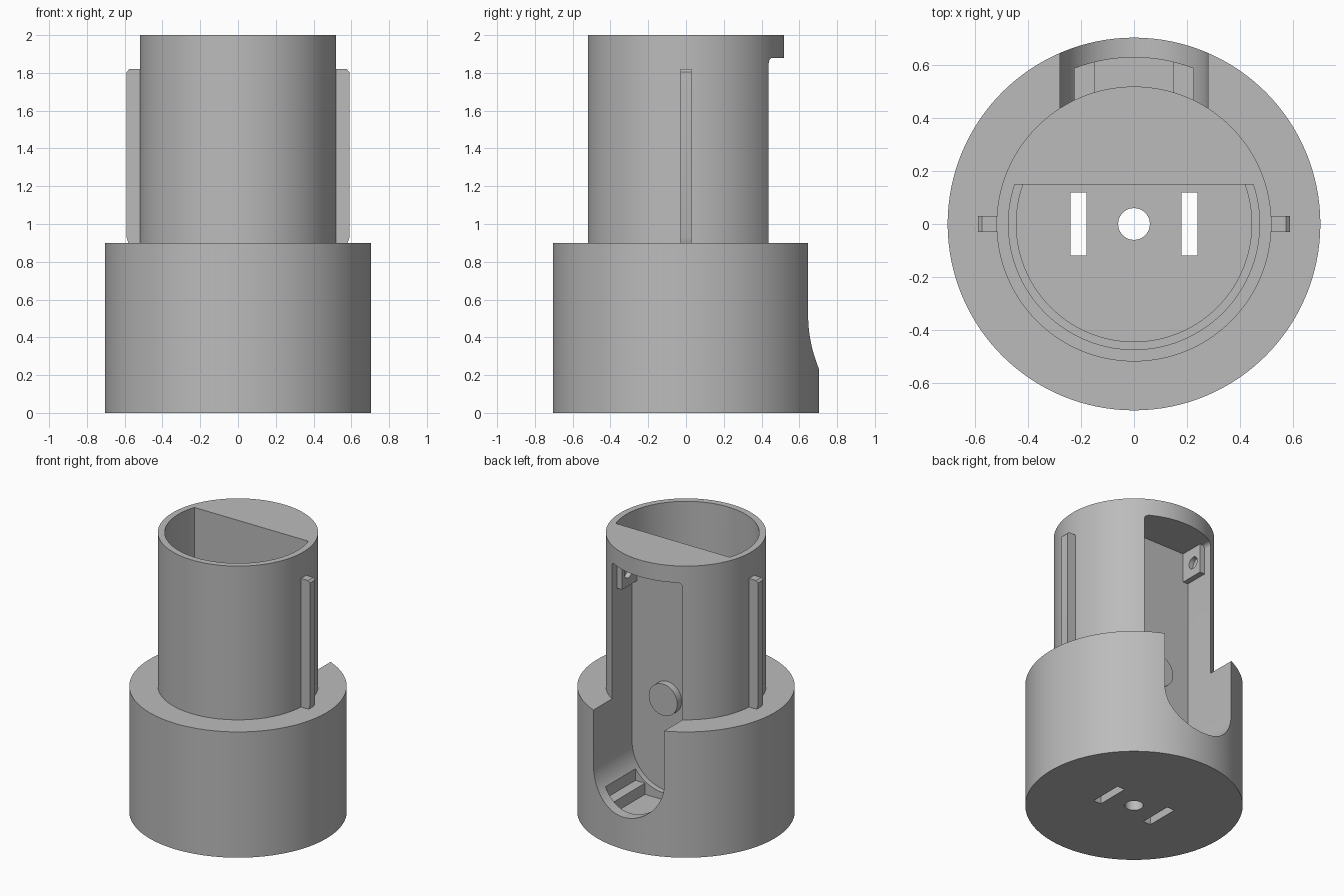
import bpy, bmesh
from math import sin, cos, pi, asin, radians
from mathutils import Matrix, Vector

if "Cube" in bpy.data.objects:
    bpy.data.objects.remove(bpy.data.objects["Cube"], do_unlink=True)

grey = bpy.data.materials.new("plain grey")
grey.use_nodes = True
COLOUR = (0.5, 0.5, 0.5, 1)
grey.diffuse_color = COLOUR
grey.node_tree.nodes["Principled BSDF"].inputs["Base Color"].default_value = COLOUR


def prism(name, outline, start, end, axis="z"):
    """Extrude a 2D outline along an axis: (x, y) for z, (x, z) for y, (y, z) for x."""
    place = {"z": lambda a, b, t: (a, b, t),
             "y": lambda a, b, t: (a, t, b),
             "x": lambda a, b, t: (t, a, b)}[axis]
    bm = bmesh.new()
    face = bm.faces.new([bm.verts.new(place(a, b, start)) for a, b in outline])
    new = bmesh.ops.extrude_face_region(bm, geom=[face])["geom"]
    shift = Vector(place(0, 0, end - start))
    bmesh.ops.translate(bm, vec=shift, verts=[g for g in new if isinstance(g, bmesh.types.BMVert)])
    bmesh.ops.recalc_face_normals(bm, faces=bm.faces)
    return add(name, bm)


def add(name, bm):
    mesh = bpy.data.meshes.new(name)
    bm.to_mesh(mesh)
    bm.free()
    mesh.materials.append(grey)
    obj = bpy.data.objects.new(name, mesh)
    bpy.context.collection.objects.link(obj)
    return obj


def arc(r, a0, a1, n, cx=0, cy=0):
    return [(cx + r * cos(a0 + (a1 - a0) * i / n), cy + r * sin(a0 + (a1 - a0) * i / n))
            for i in range(n + 1)]


def circle(r, n, cx=0, cy=0):
    return arc(r, 0, 2 * pi, n, cx, cy)[:-1]


def rect(x0, x1, y0, y1):
    return [(x0, y0), (x1, y0), (x1, y1), (x0, y1)]


def cut(obj, cutter):
    cutter.hide_render = True
    mod = obj.modifiers.new("cut", "BOOLEAN")
    mod.operation, mod.solver, mod.object = "DIFFERENCE", "EXACT", cutter
    bpy.context.view_layer.update()
    graph = bpy.context.evaluated_depsgraph_get()
    mesh = bpy.data.meshes.new_from_object(obj.evaluated_get(graph))
    obj.modifiers.clear()
    obj.data = mesh
    bpy.data.objects.remove(cutter, do_unlink=True)


# Stepped round body, turned from a profile
bm = bmesh.new()
profile = [(0, 0), (0.705, 0), (0.705, 0.9), (0.52, 0.9), (0.52, 2), (0, 2)]
pts = [bm.verts.new((r, 0, z)) for r, z in profile]
edges = [bm.edges.new(pair) for pair in zip(pts, pts[1:])]
bmesh.ops.spin(bm, geom=pts + edges, axis=(0, 0, 1), cent=(0, 0, 0), angle=2 * pi, steps=128)
bmesh.ops.remove_doubles(bm, verts=bm.verts, dist=0.0001)
bmesh.ops.recalc_face_normals(bm, faces=bm.faces)
body = add("stepped_body", bm)

# Front cavity, open at the top, with a ledge and a flat rear wall
FLAT = 0.15
for r, z in ((0.475, 0.3), (0.445, 0.1)):
    a = asin(FLAT / r)
    cut(body, prism("cavity_cutter", arc(r, pi - a, 2 * pi + a, 90), z, 2.1))

# Centre hole and two blade slots through the floor
cut(body, prism("hole_cutter", circle(0.06, 48), -0.1, 0.2))
for s in (-1, 1):
    cut(body, prism("slot_cutter", rect(s * 0.21 - 0.03, s * 0.21 + 0.03, -0.12, 0.12), -0.1, 0.2))

# Rear channel with a round lower end
W, BACK, TOP = 0.28, 0.21, 1.88
channel = (arc(W, pi, 2 * pi, 48, 0, 0.51)
           + arc(0.03, 0, pi / 2, 6, W - 0.03, TOP - 0.03)
           + arc(0.03, pi / 2, pi, 6, 0.03 - W, TOP - 0.03))
cut(body, prism("channel_cutter", channel, BACK, 1, "y"))

# Stepped pocket in the bottom of the channel
for half, z in ((0.225, 0.26), (0.15, 0.18)):
    a = asin(half / 0.63)
    pocket = [(-half, 0.25), (half, 0.25)] + arc(0.63, pi / 2 - a, pi / 2 + a, 16)
    cut(body, prism("pocket_cutter", pocket, z, 0.45))

parts = [body]

# Round button on the channel's back wall
parts.append(prism("round_button", circle(0.113, 48, 0, 0.9), BACK - 0.01, BACK + 0.05, "y"))

for s, side in ((1, "left"), (-1, "right")):
    # Side rib with softened outer ends
    rib = [(0.5, 0.9), (0.58, 0.9), (0.59, 0.93), (0.59, 1.805), (0.575, 1.82), (0.5, 1.82)]
    parts.append(prism(side + "_rib", [(s * x, z) for x, z in rib], -0.03, 0.03, "y"))
    # Drilled hinge ear below the channel's top
    ear = prism(side + "_hinge_ear", rect(BACK - 0.01, 0.38, 1.67, TOP + 0.01),
                s * 0.24, s * 0.29, "x")
    cut(ear, prism("ear_cutter", circle(0.042, 32, 0.31, 1.77), s * 0.2, s * 0.275, "x"))
    parts.append(ear)

# Smooth shading with crisp edges
bpy.ops.object.select_all(action="DESELECT")
for obj in parts:
    obj.select_set(True)
bpy.context.view_layer.objects.active = body
bpy.ops.object.shade_smooth_by_angle(angle=radians(30))
